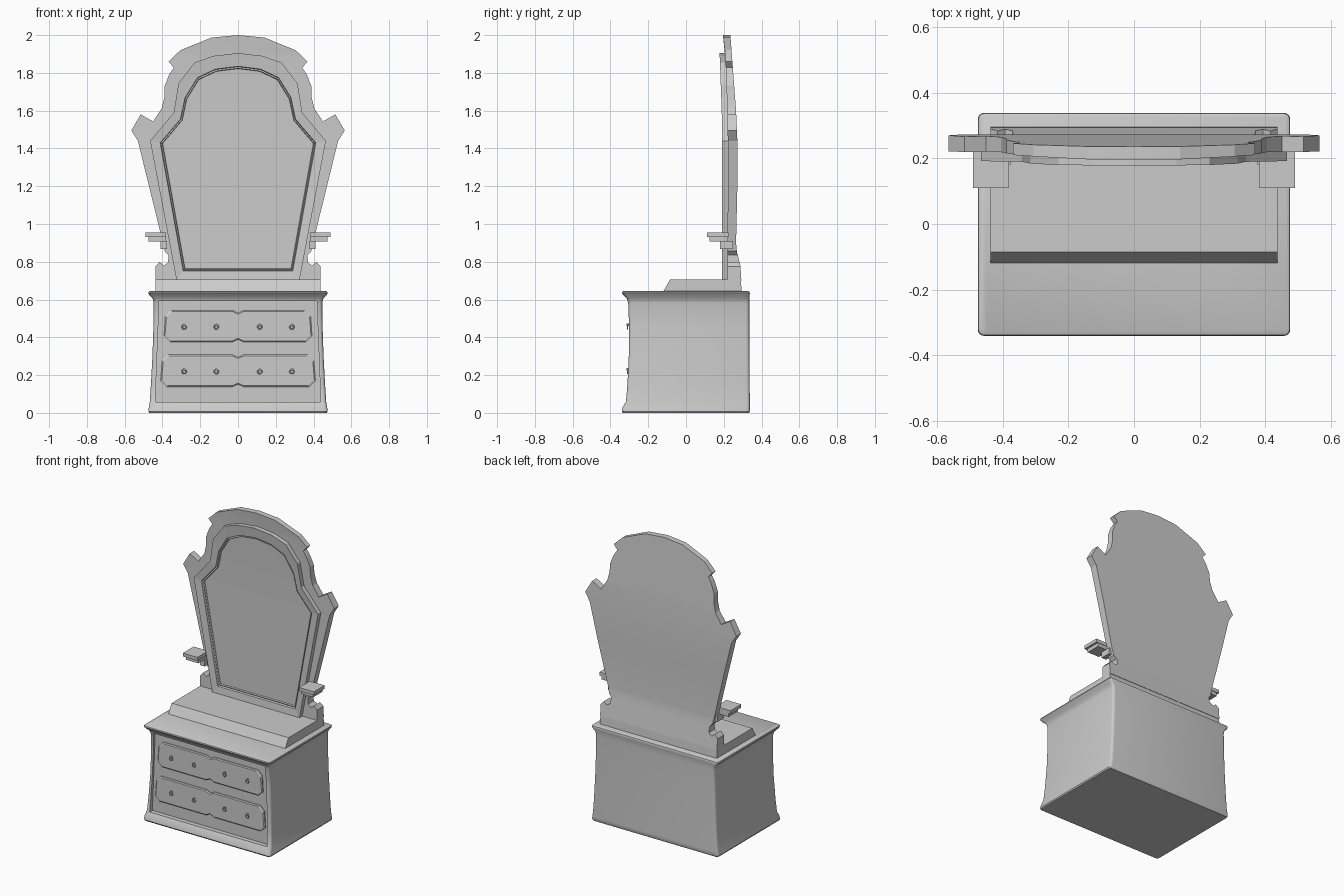
import bpy, bmesh, math
from mathutils import Vector

if "Cube" in bpy.data.objects:
    bpy.data.objects.remove(bpy.data.objects["Cube"])


def finish(name, bm, smooth=None):
    bmesh.ops.recalc_face_normals(bm, faces=bm.faces)
    me = bpy.data.meshes.new(name)
    bm.to_mesh(me)
    bm.free()
    ob = bpy.data.objects.new(name, me)
    bpy.context.collection.objects.link(ob)
    if smooth:
        shade(ob, smooth)
    return ob


def activate(ob):
    bpy.ops.object.select_all(action='DESELECT')
    ob.select_set(True)
    bpy.context.view_layer.objects.active = ob


def shade(ob, deg):
    activate(ob)
    bpy.ops.object.shade_smooth_by_angle(angle=math.radians(deg))


def loft(loops):
    """Skin equal-length point loops and cap both ends."""
    bm = bmesh.new()
    rows = [[bm.verts.new(p) for p in lp] for lp in loops]
    n = len(rows[0])
    for a, b in zip(rows, rows[1:]):
        for i in range(n):
            j = (i + 1) % n
            bm.faces.new((a[i], a[j], b[j], b[i]))
    bm.faces.new(rows[0])
    bm.faces.new(rows[-1])
    return bm


def mirrored(half):
    return half + [(-x, z) for x, z in reversed(half) if x > 1e-6]


def at_y(pts, y):
    return [(x, y, z) for x, z in pts]


def table(t, z):
    if z <= t[0][0]:
        return t[0][1]
    for (a, u), (b, v) in zip(t, t[1:]):
        if z <= b:
            return u + (v - u) * (z - a) / (b - a)
    return t[-1][1]


def box(name, x0, x1, y0, y1, z0, z1):
    sq = [(x0, z0), (x1, z0), (x1, z1), (x0, z1)]
    return finish(name, loft([at_y(sq, y0), at_y(sq, y1)]))


# cabinet body: rounded rectangles stacked along a flared profile
def ring(z, w, yf, yb, r=0.018):
    pts = []
    for cx, cy, a0 in ((w - r, yb - r, 0), (r - w, yb - r, 90),
                       (r - w, yf + r, 180), (w - r, yf + r, 270)):
        for k in range(5):
            a = math.radians(a0 + k * 22.5)
            pts.append((cx + r * math.cos(a), cy + r * math.sin(a), z))
    return pts


PROFILE = [(0, .470, -.335, .333), (.008, .475, -.34, .338), (.03, .472, -.335, .338),
           (.06, .467, -.318, .338), (.15, .461, -.31, .337), (.3, .453, -.303, .336),
           (.45, .448, -.301, .335), (.58, .446, -.306, .335), (.605, .452, -.313, .335),
           (.622, .468, -.330, .337), (.634, .475, -.34, .338), (.641, .473, -.338, .336),
           (.645, .466, -.331, .33)]
cabinet = finish("cabinet_body", loft([ring(*p) for p in PROFILE]))

# recessed cabinet front
rec = [(-.438, .058), (.438, .058), (.417, .592), (-.417, .592)]
cutter = finish("front_recess_cutter", loft([at_y(rec, -.4), at_y(rec, -.288)]))
cutter.hide_render = True
activate(cabinet)
mod = cabinet.modifiers.new("recess", 'BOOLEAN')
mod.operation = 'DIFFERENCE'
mod.object = cutter
bpy.ops.object.modifier_apply(modifier=mod.name)
bpy.data.objects.remove(cutter)
shade(cabinet, 35)


# drawer fronts with clipped corners and a centre notch
def drawer(name, w0, w1, z0, z1):
    def outline(d):
        a, b, t, u, c = w0 - d, w1 - d, z0 + d, z1 - d, .03
        return mirrored([(0, u - .014), (.03, u), (b - c, u), (b, u - c),
                         (a, t + c), (a - c, t), (.03, t), (0, t + .014)])
    finish(name, loft([at_y(outline(0), -.28), at_y(outline(0), -.296),
                       at_y(outline(.006), -.301)]))


def handle(name, x, z):
    bpy.ops.mesh.primitive_cylinder_add(vertices=8, radius=.006, depth=.02,
                                        location=(x, -.306, z + .012),
                                        rotation=(math.pi / 2, 0, 0))
    bpy.context.object.name = name + "_stud"
    bpy.ops.mesh.primitive_torus_add(major_segments=12, minor_segments=6, major_radius=.011,
                                     minor_radius=.0035, location=(x, -.309, z),
                                     rotation=(math.pi / 2, 0, 0))
    bpy.context.object.name = name + "_ring"


for label, w0, w1, z0, z1 in (("upper", .392, .385, .375, .543), ("lower", .410, .402, .138, .308)):
    drawer(label + "_drawer", w0, w1, z0, z1)
    for i, x in enumerate((-.285, -.115, .115, .285)):
        handle(f"{label}_handle_{i}", x, (z0 + z1) / 2 - .004)

# plinth above the cabinet
side = [(-.122, .64), (-.085, .705), (.29, .705), (.295, .64)]
finish("plinth", loft([[(x, y, z) for y, z in side] for x in (-.437, .437)]))

# mirror back board and frame follow a gently bowed side profile
FRONT = [(.7, .22), (1.4, .222), (1.6, .219), (1.9, .208), (2, .195)]
BACK = [(.7, .293), (.78, .288), (.85, .270), (.9, .265), (1.2, .272),
        (1.44, .272), (1.6, .265), (1.8, .25), (2, .235)]


def bow(bm):
    for z in (.78, .85, .9, 1.2, 1.44, 1.6, 1.75, 1.88):
        bmesh.ops.bisect_plane(bm, geom=bm.verts[:] + bm.edges[:] + bm.faces[:], dist=1e-5,
                               plane_co=Vector((0, 0, z)), plane_no=Vector((0, 0, 1)))
    for v in bm.verts:
        f, b = table(FRONT, v.co.z), table(BACK, v.co.z)
        v.co.y = f + v.co.y if v.co.y < 0 else f + v.co.y * (b - f)
    return bm


board = mirrored([(0, 2), (.14, 1.987), (.305, 1.92), (.368, 1.86), (.34, 1.828),
                  (.365, 1.79), (.388, 1.73), (.39, 1.67), (.405, 1.61), (.45, 1.543),
                  (.515, 1.58), (.565, 1.495), (.53, 1.44), (.39, .87), (.388, .856),
                  (.368, .835), (.37, .797), (.392, .78), (.415, .80), (.437, .775),
                  (.437, .70)])
finish("mirror_back_board", bow(loft([at_y(board, 0), at_y(board, 1)])), 15)

outer = mirrored([(0, 1.905), (.13, 1.89), (.23, 1.855), (.315, 1.745),
                  (.34, 1.59), (.465, 1.44), (.325, .70)])
inner = mirrored([(0, 1.835), (.12, 1.82), (.215, 1.775), (.28, 1.67),
                  (.305, 1.555), (.412, 1.43), (.29, .752)])


def shrink(d):
    return [(x * (1 - d / .4), 1.29 + (z - 1.29) * (1 - d / .54)) for x, z in inner]


finish("mirror_frame_and_glass",
       bow(loft([at_y(outer, .2), at_y(outer, -.03), at_y(inner, -.024),
                 at_y(shrink(.003), -.010), at_y(shrink(.010), -.016),
                 at_y(shrink(.013), -.006)])))

# candle shelves on small brackets, one per side
for s, label in ((-1, "left"), (1, "right")):
    for part, a, b, y0, y1, z0, z1 in (("shelf", .38, .49, .11, .225, .932, .955),
                                       ("shelf_base", .385, .475, .125, .222, .908, .933),
                                       ("shelf_bracket", .375, .41, .18, .25, .868, .91)):
        x0, x1 = sorted((s * a, s * b))
        box(f"{label}_{part}", x0, x1, y0, y1, z0, z1)
